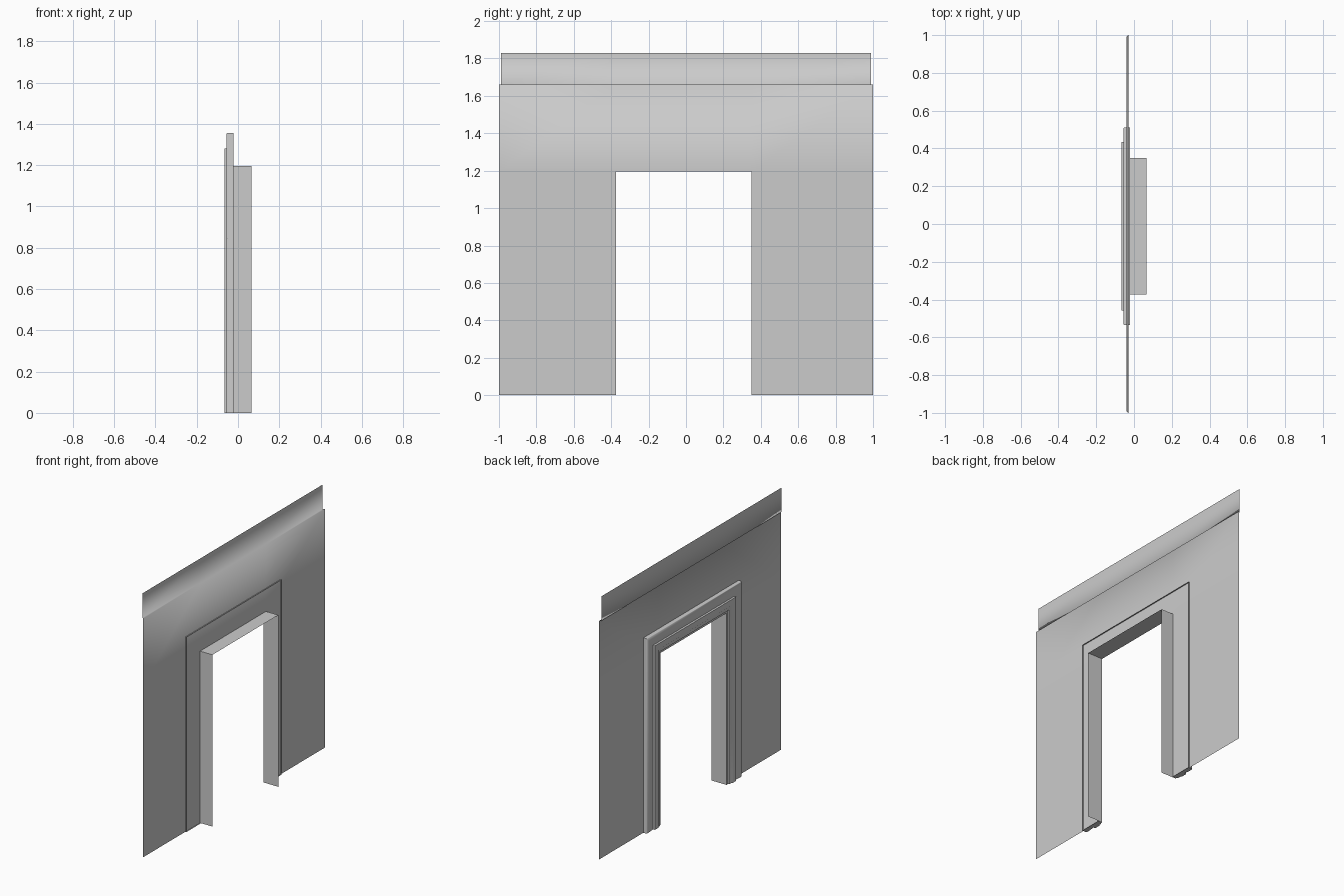
import bpy, bmesh, math

if "Cube" in bpy.data.objects:
    bpy.data.objects.remove(bpy.data.objects["Cube"])

CY = -0.012          # centre of the doorway along y
HALF = 0.362         # half width of the opening
TOP = 1.195          # height of the opening
WALL_X, STRIP_X = -0.030, -0.041


def finish(name, bm):
    mesh = bpy.data.meshes.new(name)
    bm.to_mesh(mesh)
    bm.free()
    ob = bpy.data.objects.new(name, mesh)
    bpy.context.collection.objects.link(ob)
    return ob


def sweep(name, profile, cap=False):
    """Run a (offset from opening, x) profile up, over and down the doorway."""
    bm = bmesh.new()
    rows = []
    for side, up in ((-1, 0), (-1, 1), (1, 1), (1, 0)):
        rows.append([bm.verts.new((x, CY + side * (HALF + d), (TOP + d) * up))
                     for d, x in profile])
    for a, b in zip(rows, rows[1:]):
        for i in range(len(profile) - 1):
            bm.faces.new((a[i], a[i + 1], b[i + 1], b[i]))
    if cap:
        bm.faces.new(rows[0])
        bm.faces.new(rows[-1][::-1])
    return finish(name, bm)


def smooth(ob, angle):
    bpy.ops.object.select_all(action='DESELECT')
    ob.select_set(True)
    bpy.context.view_layer.objects.active = ob
    bpy.ops.object.shade_smooth_by_angle(angle=math.radians(angle))


# wall: two side panels, a panel over the door, a tiny ledge and the set-back top strip
bm = bmesh.new()
ys = (-1, CY - HALF, CY + HALF, 1)
floor = [bm.verts.new((WALL_X, y, 0)) for y in ys]
lintel = [bm.verts.new((WALL_X, y, TOP)) for y in ys]
head = [bm.verts.new((WALL_X, y, 1.66)) for y in ys]
back_ys = (-0.99,) + ys[1:3] + (0.99,)
ledge = [bm.verts.new((STRIP_X, y, 1.66)) for y in back_ys]
crown = [bm.verts.new((STRIP_X, y, 1.83)) for y in back_ys]
rows = [floor, lintel, head, ledge, crown]
for r, (a, b) in enumerate(zip(rows, rows[1:])):
    for i in range(3):
        if r == 0 and i == 1:
            continue        # door opening
        bm.faces.new((a[i], a[i + 1], b[i + 1], b[i]))
wall = finish("wall", bm)
wall.data.shade_smooth()

# moulded door surround, standing proud of both sides of the wall
frame = sweep("door_surround", [
    (0.161, -0.022), (0.161, -0.052), (0.157, -0.056), (0.130, -0.056),
    (0.105, -0.053), (0.085, -0.050), (0.085, -0.065), (0.045, -0.065),
    (0.035, -0.058), (0.018, -0.058), (0.012, -0.050), (0.0, -0.050),
    (0.0, -0.022)], cap=True)
smooth(frame, 50)

# jamb lining the opening
sweep("door_jamb", [(0.0, -0.022), (0.0, 0.065)])
